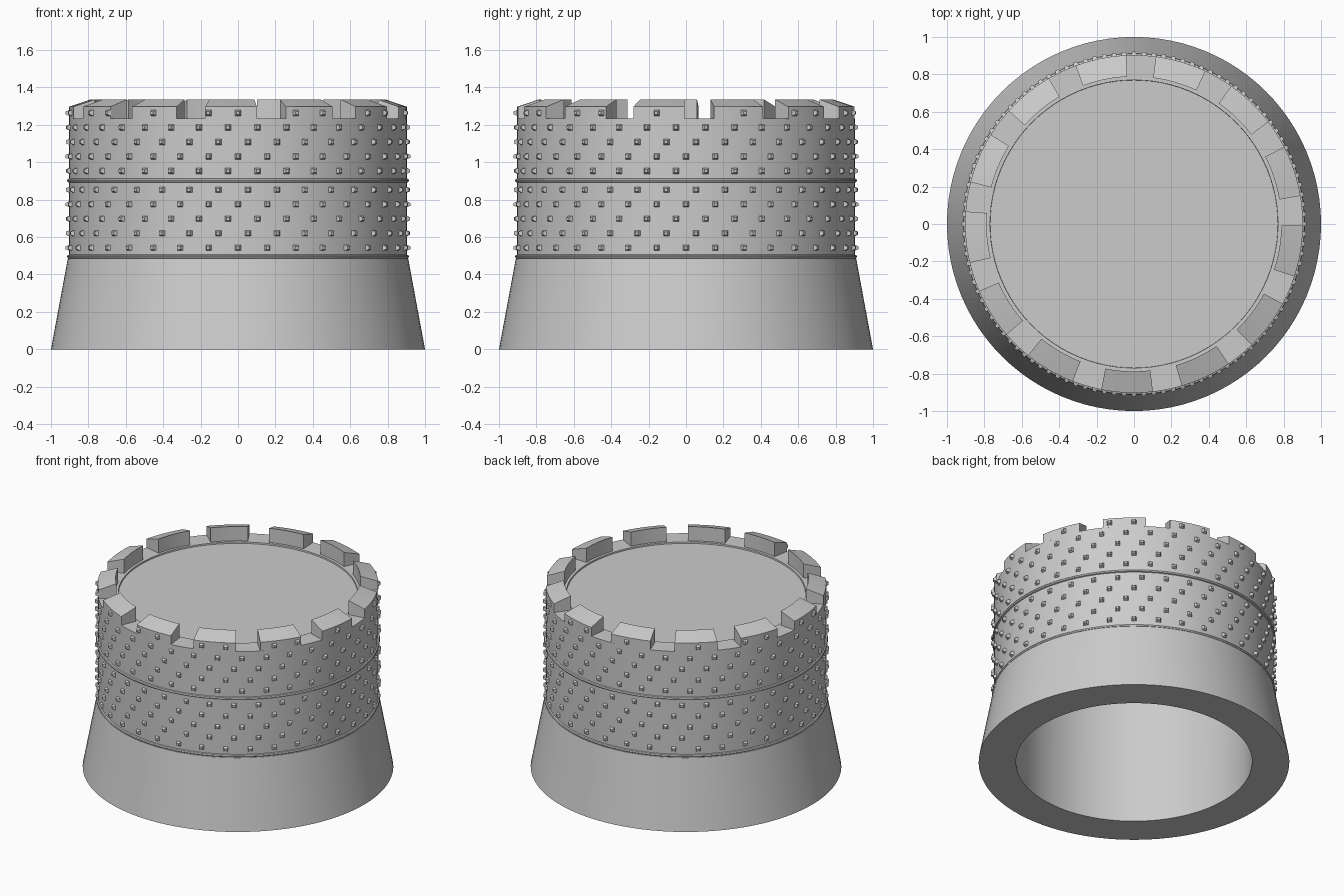
import bpy, bmesh
from math import sin, cos, radians, pi

if "Cube" in bpy.data.objects:
    bpy.data.objects.remove(bpy.data.objects["Cube"])

stone = bpy.data.materials.new("stone_grey")
stone.use_nodes = True
GREY = (0.6, 0.6, 0.6, 1)
stone.diffuse_color = GREY
stone.node_tree.nodes["Principled BSDF"].inputs["Base Color"].default_value = GREY

WALL = 0.903
COUNT = 13
STEP = 360 / COUNT
CENTRE, HALF = -2.4, 8.8


def polar(r, angle, z):
    """Point at an angle in degrees, measured from the front towards +x."""
    a = radians(angle)
    return (r * sin(a), -r * cos(a), z)


def finish(name, bm, smooth=True):
    bmesh.ops.recalc_face_normals(bm, faces=bm.faces)
    mesh = bpy.data.meshes.new(name)
    bm.to_mesh(mesh)
    bm.free()
    mesh.materials.append(stone)
    obj = bpy.data.objects.new(name, mesh)
    bpy.context.collection.objects.link(obj)
    if smooth:
        bpy.ops.object.select_all(action="DESELECT")
        obj.select_set(True)
        bpy.context.view_layer.objects.active = obj
        bpy.ops.object.shade_smooth_by_angle(angle=radians(30))
    return obj


def sweep(bm, profile, angles, closed):
    """Sweep a closed (radius, height) profile through the given angles."""
    loops = [[bm.verts.new(polar(r, a, z)) for r, z in profile] for a in angles]
    n = len(profile)
    pairs = list(zip(loops, loops[1:]))
    if closed:
        pairs.append((loops[-1], loops[0]))
    for p, q in pairs:
        for i in range(n):
            j = (i + 1) % n
            bm.faces.new((p[i], p[j], q[j], q[i]))
    if not closed:
        bm.faces.new(loops[0])
        bm.faces.new(loops[-1][::-1])


def ring(name, profile, segments=96):
    bm = bmesh.new()
    sweep(bm, profile, [i * 360 / segments for i in range(segments)], True)
    return finish(name, bm)


# Hollow tower body: flared base, straight wall and the ledge behind the battlements
ring("tower_wall", [(0.76, 0), (1, 0), (0.91, 0.485), (WALL, 0.49),
                    (WALL, 1.235), (0.77, 1.235), (0.76, 1.15)])

# Roof floor closing the tube
bm = bmesh.new()
bmesh.ops.create_cone(bm, cap_ends=True, segments=96, radius1=0.772, radius2=0.772, depth=0.07)
bmesh.ops.translate(bm, verts=bm.verts, vec=(0, 0, 1.19))
finish("roof_floor", bm)

# Thin rounded bands around the wall
for name, height in (("lower_band", 0.495), ("upper_band", 0.902)):
    ring(name, [(WALL + 0.011 * cos(k * pi / 4), height + 0.011 * sin(k * pi / 4))
                for k in range(8)])

# Battlements with tops sloping down to the outside
bm = bmesh.new()
for m in range(COUNT):
    mid = CENTRE + m * STEP
    sweep(bm, [(0.788, 1.23), (WALL, 1.23), (WALL, 1.297), (0.788, 1.336)],
          [mid - HALF + k * HALF / 3 for k in range(7)], False)
finish("battlements", bm)


def add_stud(bm, angle, z):
    """Small blunt pyramid standing out of the wall."""
    rings = []
    for r, h in ((WALL - 0.003, 0.017), (WALL + 0.018, 0.008)):
        da = h / r * 180 / pi
        rings.append([bm.verts.new(polar(r, angle + sx * da, z + sz * h))
                      for sx, sz in ((-1, -1), (1, -1), (1, 1), (-1, 1))])
    base, tip = rings
    bm.faces.new(tip)
    for i in range(4):
        j = (i + 1) % 4
        bm.faces.new((base[i], base[j], tip[j], tip[i]))


# Spiralling rows of studs, the top row only on the battlements
bm = bmesh.new()
for row in range(10):
    z = (0.543 if row < 5 else 0.954 - 5 * 0.0775) + row * 0.0775
    for k in range(36):
        angle = k * 10 + row * 10 / 3
        offset = (angle - CENTRE + STEP / 2) % STEP - STEP / 2
        if row < 9 or abs(offset) < HALF - 0.8:
            add_stud(bm, angle, z)
finish("wall_studs", bm, smooth=False)
